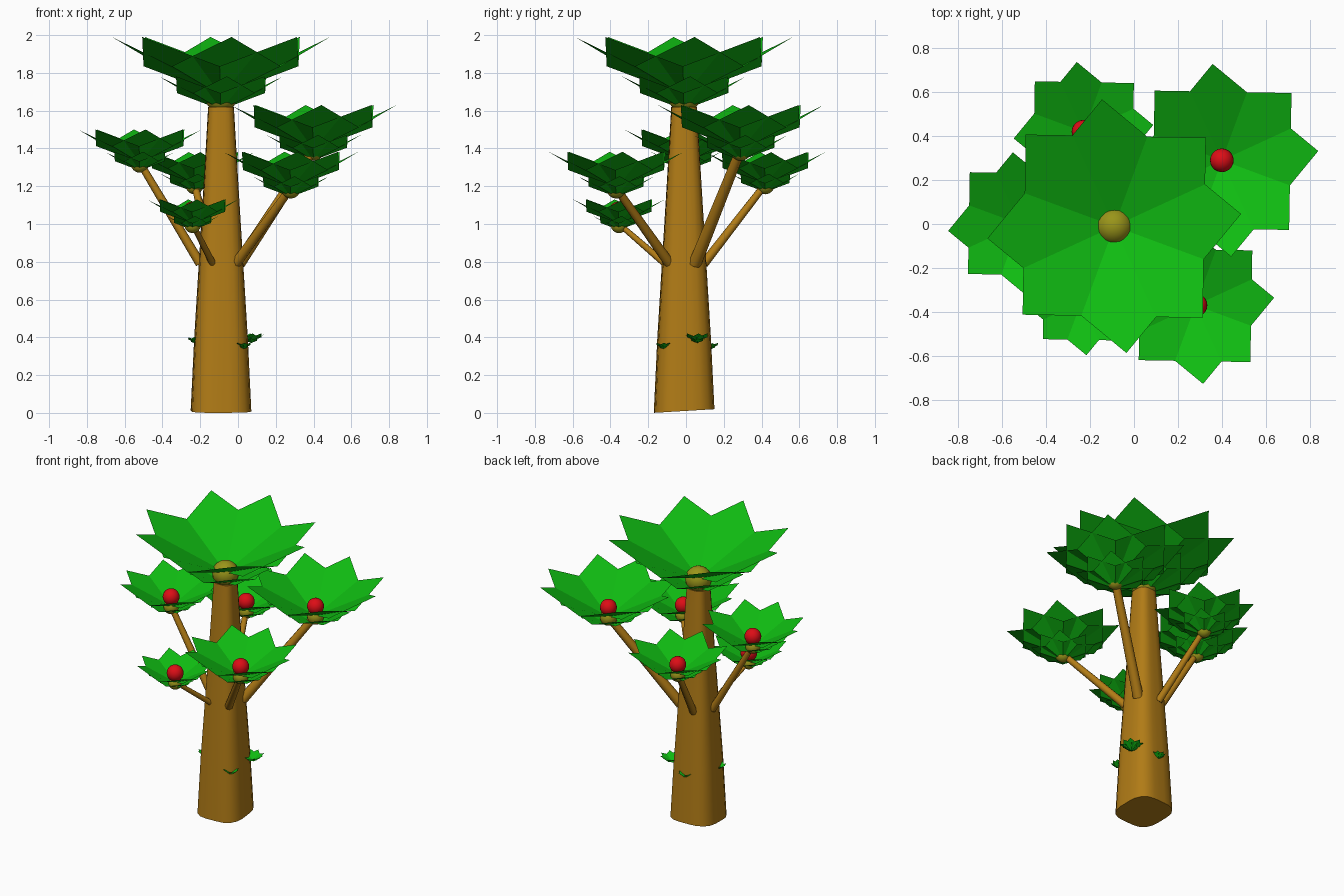
import bpy, bmesh, math
from mathutils import Vector

if "Cube" in bpy.data.objects:
    bpy.data.objects.remove(bpy.data.objects["Cube"])

CX, CY = -0.09, -0.01          # trunk axis


def material(name, rgb):
    m = bpy.data.materials.new(name)
    m.diffuse_color = (*rgb, 1)
    m.use_nodes = True
    m.node_tree.nodes["Principled BSDF"].inputs["Base Color"].default_value = m.diffuse_color
    return m


BARK = material("bark brown", (0.44, 0.20, 0.008))
LEAF = material("leaf green", (0.005, 0.50, 0.006))
KNOT = material("olive bud", (0.32, 0.30, 0.01))
FRUIT = material("fruit red", (0.72, 0.004, 0.008))


def finish(bm, name, mat, smooth=None):
    me = bpy.data.meshes.new(name)
    bm.to_mesh(me)
    bm.free()
    ob = bpy.data.objects.new(name, me)
    bpy.context.collection.objects.link(ob)
    me.materials.append(mat)
    if smooth:
        bpy.ops.object.select_all(action='DESELECT')
        ob.select_set(True)
        bpy.context.view_layer.objects.active = ob
        bpy.ops.object.shade_smooth_by_angle(angle=math.radians(smooth))
    return ob


def ball(name, loc, r, mat):
    bm = bmesh.new()
    bmesh.ops.create_uvsphere(bm, u_segments=20, v_segments=12, radius=r)
    bmesh.ops.translate(bm, verts=bm.verts, vec=loc)
    finish(bm, name, mat, 60)


def folded_square(bm, loc, r, h, yaw):
    # square leaf sheet: four raised corners, edge middles at half height
    c = Vector(loc)
    mid = bm.verts.new(c)
    rim = []
    for k in range(8):
        a = math.radians(yaw + 45 * k)
        rr, hh = (r, h) if k % 2 == 0 else (r * math.sqrt(0.5), h / 2)
        rim.append(bm.verts.new(c + Vector((rr * math.cos(a), rr * math.sin(a), hh))))
    for k in range(0, 8, 2):
        bm.faces.new((mid, rim[k - 1], rim[k], rim[(k + 1) % 8]))


def crown(name, loc, s, layers=((1.0, 0.0), (0.57, -0.075))):
    bm = bmesh.new()
    for size, dz in layers:
        for yaw in (5.5, 44):
            p = (loc[0], loc[1], loc[2] + dz * s)
            folded_square(bm, p, 0.58 * s * size, 0.31 * s * size, yaw)
    finish(bm, name, LEAF)


# trunk: tapered, four soft lobes
bm = bmesh.new()
N = 24
rings = []
for z, r in ((0, 0.17), (0.4, 0.15), (0.8, 0.124), (1.2, 0.098), (1.62, 0.072)):
    ring = []
    for i in range(N):
        a = 2 * math.pi * i / N
        q = r * (1 + 0.07 * math.cos(4 * (a - math.radians(48))))
        y = q * math.sin(a)
        lift = 0.01 + 0.06 * y if z == 0 else 0
        ring.append(bm.verts.new((CX + q * math.cos(a), CY + y, z + max(lift, 0))))
    rings.append(ring)
for lo, hi in zip(rings, rings[1:]):
    for i in range(N):
        j = (i + 1) % N
        bm.faces.new((lo[i], lo[j], hi[j], hi[i]))
bm.faces.new(rings[0][::-1])
bm.faces.new(rings[-1])
finish(bm, "trunk", BARK, 40)

# top crown
crown("top_crown", (CX, CY, 1.68), 1.0)
ball("top_bud", (CX, CY, 1.675), 0.085, KNOT)

# side crowns: name, centre, scale
SIDES = (
    ("back_right", (0.40, 0.29, 1.394), 0.76),
    ("back_left", (-0.23, 0.42, 1.21), 0.55),
    ("left", (-0.52, 0.0, 1.325), 0.565),
    ("front_left", (-0.24, -0.355, 1.0), 0.42),
    ("front_right", (0.28, -0.37, 1.19), 0.62),
)
for name, loc, s in SIDES:
    c = Vector(loc)
    crown(name + "_crown", loc, s)
    ball(name + "_bud", c + Vector((0, 0, -0.005)), 0.03 + 0.032 * s, KNOT)
    ball(name + "_fruit", c + Vector((0, 0, 0.065)), 0.054, FRUIT)
    # branch from the trunk surface to the crown
    out = Vector((c.x - CX, c.y - CY, 0)).normalized()
    start = Vector((CX, CY, 0.79)) + out * 0.11
    d = c - start
    bm = bmesh.new()
    bmesh.ops.create_cone(bm, cap_ends=True, segments=8, radius1=0.045 * s,
                          radius2=0.034 * s, depth=d.length)
    bmesh.ops.rotate(bm, verts=bm.verts, cent=(0, 0, 0),
                     matrix=Vector((0, 0, 1)).rotation_difference(d).to_matrix())
    bmesh.ops.translate(bm, verts=bm.verts, vec=(start + c) / 2)
    finish(bm, name + "_branch", BARK, 50)

# small leaf tufts on the trunk
for i, (loc, s) in enumerate((((0.07, 0.06, 0.38), 0.13), ((0.03, -0.12, 0.345), 0.085),
                              ((-0.23, -0.04, 0.375), 0.08), ((-0.09, 0.135, 0.345), 0.08))):
    crown("tuft_%d" % (i + 1), loc, s)
